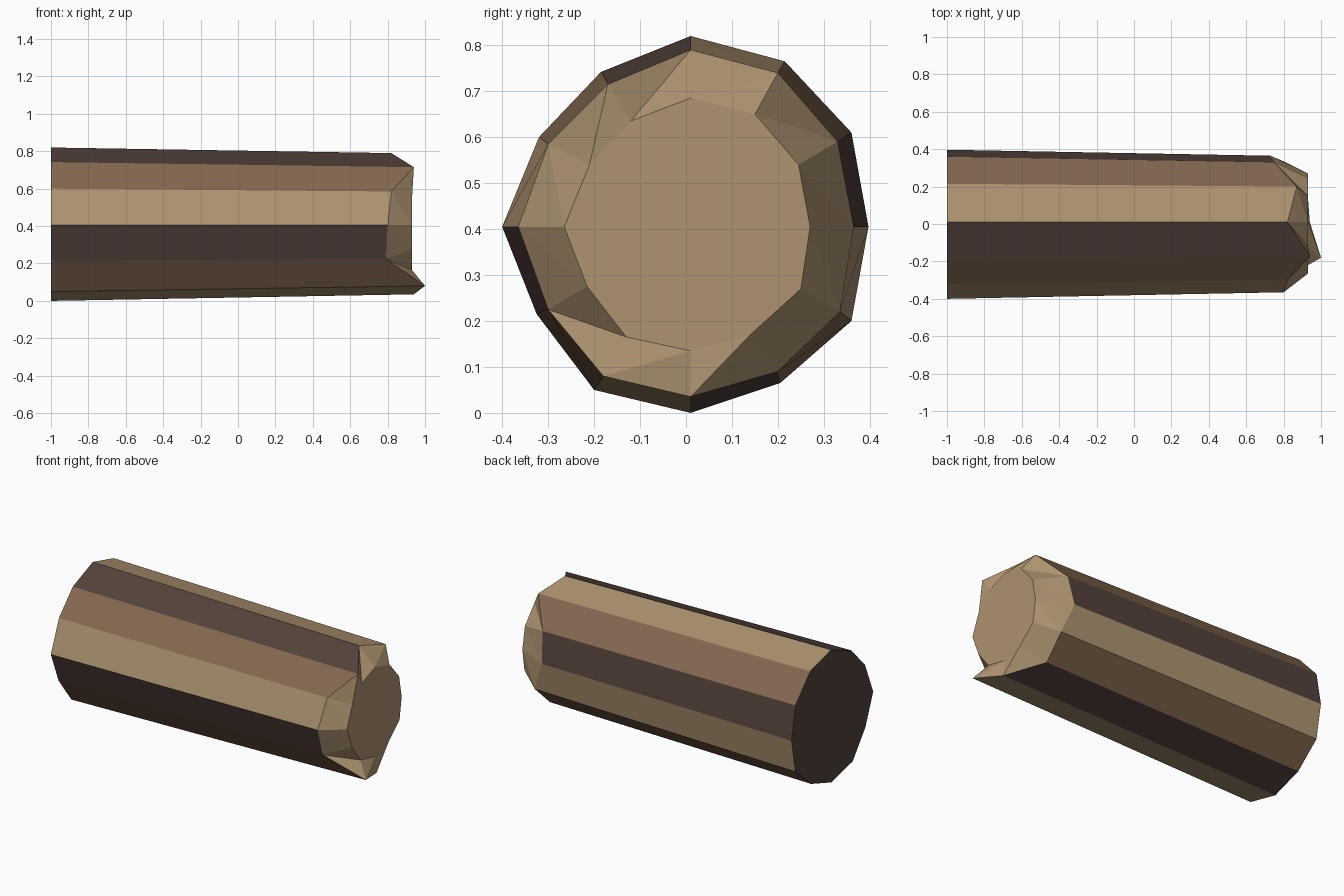
import bpy, bmesh

if "Cube" in bpy.data.objects:
    bpy.data.objects.remove(bpy.data.objects["Cube"])


def material(name, rgb):
    m = bpy.data.materials.new(name)
    lin = [((c / 255 + 0.055) / 1.055) ** 2.4 for c in rgb]
    m.diffuse_color = (*lin, 1)
    m.use_nodes = True
    m.node_tree.nodes["Principled BSDF"].inputs["Base Color"].default_value = m.diffuse_color
    return m


# Cross-sections as (y, z), clockwise from the top seen from +x
base = [(.01, .82), (.215, .765), (.36, .61), (.397, .405), (.36, .2), (.205, .065),
        (.01, 0), (-.2, .05), (-.325, .215), (-.4, .405), (-.32, .6), (-.185, .742)]
# Broken rim (x, y, z): uneven splintered edge
rim = [(.82, .01, .79), (.87, .2, .74), (.75, .33, .59), (.73, .365, .405),
       (.80, .335, .22), (.79, .2, .09), (.94, .01, .035), (1, -.18, .08),
       (.79, -.3, .225), (.80, -.365, .405), (.82, -.3, .585), (.94, -.17, .715)]
# Heartwood end face
core = [(.01, .685), (.15, .65), (.245, .54), (.27, .405), (.25, .27), (.14, .17),
        (.01, .135), (-.13, .165), (-.215, .275), (-.265, .405), (-.21, .54), (-.12, .635)]

bm = bmesh.new()
a = [bm.verts.new((-1, y, z)) for y, z in base]
b = [bm.verts.new(p) for p in rim]
c = [bm.verts.new((.93, y, z)) for y, z in core]
n = len(a)


def face(verts, mat):
    bm.faces.new(verts).material_index = mat


for i in range(n):
    j = (i + 1) % n
    # Bark strips: tan, brown, dark repeating around the log
    face((a[i], a[j], b[j], b[i]), i % 3)
    # Splintered bevel between rim and heartwood
    face((b[i], b[j], c[i]), 0)
    face((b[j], c[j], c[i]), 0)
face(a[::-1], 2)   # back end
face(c, 0)         # front end
bmesh.ops.recalc_face_normals(bm, faces=bm.faces)

mesh = bpy.data.meshes.new("log")
bm.to_mesh(mesh)
bm.free()
for name, rgb in (("light wood", (173, 147, 112)),
                  ("brown bark", (131, 104, 80)),
                  ("dark bark", (84, 66, 60))):
    mesh.materials.append(material(name, rgb))
log = bpy.data.objects.new("log", mesh)
bpy.context.collection.objects.link(log)
